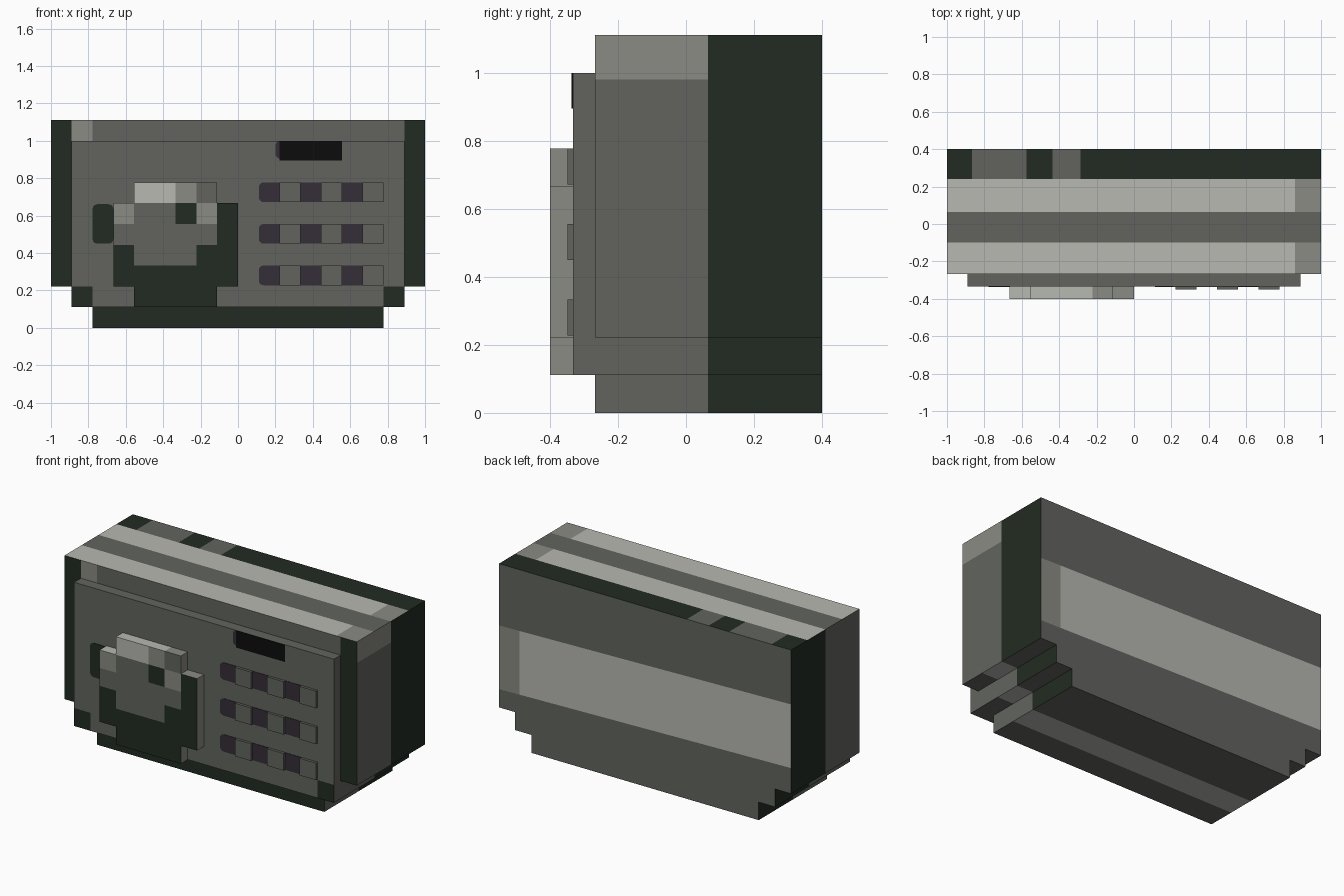
import bpy, bmesh
from math import floor
from mathutils import Vector

if "Cube" in bpy.data.objects:
    bpy.data.objects.remove(bpy.data.objects["Cube"])

U = 1 / 9  # block size
GREY, MID, LIGHT, DARK, PLUM, BLACK = range(6)
COLOURS = [("grey", "62645f"), ("mid grey", "8a8b83"), ("light grey", "b7b8b1"),
           ("dark green", "212b22"), ("plum", "352d37"), ("black", "0c0c0c")]


def linear(pair):
    c = int(pair, 16) / 255
    return c / 12.92 if c < 0.04 else ((c + 0.055) / 1.055) ** 2.4


materials = []
for label, code in COLOURS:
    m = bpy.data.materials.new(label)
    m.use_nodes = True
    rgba = [linear(code[i:i + 2]) for i in (0, 2, 4)] + [1]
    m.diffuse_color = rgba
    m.node_tree.nodes["Principled BSDF"].inputs["Base Color"].default_value = rgba
    materials.append(m)


def finish(name, bm, rule):
    """Colour each face by the rule and link the object."""
    bm.normal_update()
    for f in bm.faces:
        f.material_index = rule(f.calc_center_median(), f.normal)
    mesh = bpy.data.meshes.new(name)
    bm.to_mesh(mesh)
    bm.free()
    for m in materials:
        mesh.materials.append(m)
    ob = bpy.data.objects.new(name, mesh)
    bpy.context.scene.collection.objects.link(ob)


def cut(bm, point, normal):
    bmesh.ops.bisect_plane(bm, geom=bm.verts[:] + bm.edges[:] + bm.faces[:],
                           plane_co=point, plane_no=normal, dist=1e-5)


def box(name, x, y, z, rule, cuts=(), slants=()):
    """Box between two limits per axis, cut along planes and painted."""
    bm = bmesh.new()
    bmesh.ops.create_cube(bm, size=1)
    for v in bm.verts:
        v.co = Vector([lim[0] if c < 0 else lim[1] for c, lim in zip(v.co, (x, y, z))])
    for axis, values in enumerate(cuts):
        normal = Vector([float(axis == i) for i in range(3)])
        for value in values:
            cut(bm, normal * value, normal)
    for point, normal in slants:
        cut(bm, point, normal)
    finish(name, bm, rule)


def plate(name, x, z, colour, round_sides=""):
    """Thin plate on the front panel, rounded on its l and r sides."""
    bm = bmesh.new()
    bmesh.ops.create_grid(bm, x_segments=1, y_segments=1, size=1)
    for v in bm.verts:
        v.co = Vector((x[v.co.x > 0], PANEL_Y, z[v.co.y > 0]))
    middle = sum(x) / 2
    corners = [v for v in bm.verts if ("l" if v.co.x < middle else "r") in round_sides]
    if corners:
        bmesh.ops.bevel(bm, geom=corners, offset=0.025, segments=3, profile=0.5, affect='VERTICES')
    ext = bmesh.ops.extrude_face_region(bm, geom=bm.faces[:])["geom"]
    for v in ext:
        if isinstance(v, bmesh.types.BMVert):
            v.co.y -= 0.003
    bmesh.ops.recalc_face_normals(bm, faces=bm.faces)
    finish(name, bm, lambda c, n: colour)


# Main body in three stepped blocks
FRONT, BACK, PANEL_Y, DIAL_Y = -0.267, 0.4, -0.333, -0.4
SPLIT, STRIPE, NEAR, END, CAP = 0.065, 0.24, -0.1, 0.86, 0.98
PATCHES = [(-0.865, -0.575), (-0.435, -0.285)]
TILT = Vector((0.023, 0, 1))
BAND_TOP, BAND_LOW = 0.752, 0.358


def body_rule(c, n):
    if n.z > 0.5:  # striped top
        if c.y > STRIPE:
            return GREY if any(a < c.x < b for a, b in PATCHES) else DARK
        if NEAR < c.y < SPLIT:
            return GREY
        return LIGHT if c.x < END else MID
    if n.z < -0.5:  # underside with one stripe
        return LIGHT if NEAR < c.y < SPLIT else GREY
    if n.y < -0.5:  # front
        if abs(c.x) > 8 * U or c.z < U:
            return DARK
        return MID if c.x < -7 * U and c.z > 9 * U else GREY
    if n.y > 0.5:  # back with a wide band
        if BAND_LOW < c.dot(TILT) < BAND_TOP:
            return LIGHT if c.x < END else MID
        return GREY
    if c.y > SPLIT:  # ends
        return DARK
    return MID if n.x > 0 and c.z > CAP else GREY


x_cuts = [-8 * U, -7 * U, 8 * U, END] + [v for p in PATCHES for v in p]
y_cuts = [NEAR, SPLIT, STRIPE]
box("body", (-1, 1), (FRONT, BACK), (2 * U, 10 * U), body_rule,
    (x_cuts, y_cuts, [CAP, 9 * U]),
    [((0, 0, BAND_TOP), TILT), ((0, 0, BAND_LOW), TILT)])
box("lower_step", (-8 * U, 8 * U), (FRONT, BACK), (U, 2 * U), body_rule, ([], y_cuts, []))
box("foot", (-7 * U, 7 * U), (FRONT, BACK), (0, U), body_rule, ([], y_cuts, []))

# Front panel with dark lower corners
box("front_panel", (-8 * U, 8 * U), (PANEL_Y, FRONT), (U, 9 * U),
    lambda c, n: DARK if n.y < -0.5 and abs(c.x) > 7 * U and c.z < 2 * U else GREY,
    ([-7 * U, 7 * U], [], [2 * U]))

# Raised dial painted block by block, rows listed from the bottom
DIAL = [" DDDD ", "DDDDDD", "DGGGDD", "GGGGGD", "MGGDMD", " LLMG "]
LETTERS = {"G": GREY, "M": MID, "L": LIGHT, "D": DARK}


def dial_rule(c, n):
    if n.y < -0.5:
        return LETTERS[DIAL[floor(c.z / U) - 1][floor(c.x / U) + 6]]
    if n.z > 0.5:
        return LIGHT if c.x < -2 * U else MID
    return MID if abs(n.x) > 0.5 else GREY


columns = [-i * U for i in range(1, 6)]
rows = [i * U for i in range(3, 6)]
for name, x, z in (("dial_bottom", (-5, -1), (1, 2)),
                   ("dial_middle", (-6, 0), (2, 6)),
                   ("dial_top", (-5, -1), (6, 7))):
    box(name, [v * U for v in x], (DIAL_Y, PANEL_Y), [v * U for v in z],
        dial_rule, (columns, [], rows))
plate("dial_side_mark", (-7 * U, -6 * U), (4.05 * U, 5.95 * U), DARK, "lr")

# Display window
plate("display_edge", (0.2, 2 * U), (8.15 * U, 9 * U), PLUM, "l")
plate("display", (2 * U, 5 * U), (8.05 * U, 9 * U), BLACK)

# Keypad: plum gaps alternating with raised keys
for row in range(3):
    z = ((2.05 + 2 * row) * U, (3 + 2 * row) * U)
    for col in range(3):
        x = [(1 + 2 * col + i) * U for i in range(3)]
        plate(f"key_gap_{row}_{col}", x[:2], z, PLUM, "l" if col == 0 else "")
        box(f"key_{row}_{col}", x[1:], (PANEL_Y - 0.016, PANEL_Y), z, lambda c, n: GREY)
